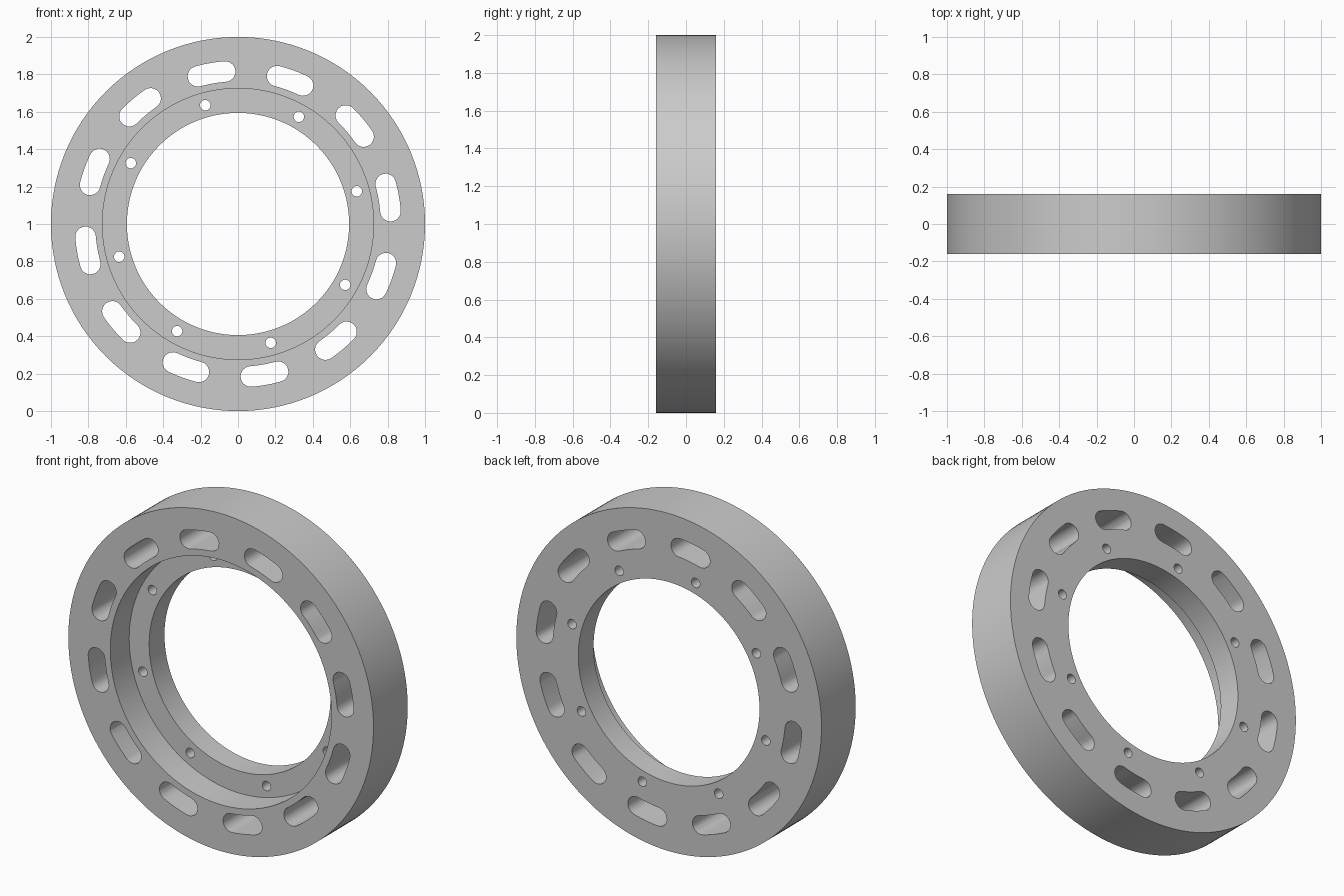
import bpy
import bmesh
from math import cos, sin, pi, radians
from mathutils import Matrix, Vector

cube = bpy.data.objects.get("Cube")
if cube:
    bpy.data.objects.remove(cube, do_unlink=True)

R_OUT, R_STEP, R_BORE = 1.0, 0.725, 0.594
HALF = 0.16          # half thickness
LEDGE = 0.017        # y of the recessed ledge
CENTRE_Z = 1.0
SEGMENTS = 128

grey = bpy.data.materials.new("light grey")
grey.use_nodes = True
colour = (0.6, 0.6, 0.6, 1)
grey.diffuse_color = colour
grey.node_tree.nodes["Principled BSDF"].inputs["Base Color"].default_value = colour


def make_object(name, bm):
    bmesh.ops.recalc_face_normals(bm, faces=bm.faces)
    mesh = bpy.data.meshes.new(name)
    bm.to_mesh(mesh)
    bm.free()
    mesh.materials.append(grey)
    obj = bpy.data.objects.new(name, mesh)
    obj.location.z = CENTRE_Z
    bpy.context.collection.objects.link(obj)
    return obj


def polar(r, a):
    return Vector((r * cos(a), 0, r * sin(a)))


def add_prism(bm, outline):
    """Closed prism through the whole thickness from an x-z outline."""
    push = Vector((0, HALF + 0.1, 0))
    front = [bm.verts.new(p - push) for p in outline]
    back = [bm.verts.new(p + push) for p in outline]
    bm.faces.new(front)
    bm.faces.new(back)
    n = len(outline)
    for i in range(n):
        j = (i + 1) % n
        bm.faces.new((front[i], front[j], back[j], back[i]))


def slot_outline(mid, spread, r_mid, r_end, steps=10):
    """Arc-shaped slot with round ends."""
    lo, hi = mid - spread, mid + spread
    ts = [i / steps for i in range(steps + 1)]
    outer = [polar(r_mid + r_end, lo + (hi - lo) * t) for t in ts]
    cap_hi = [polar(r_mid, hi) + polar(r_end, hi + pi * t) for t in ts[1:-1]]
    inner = [polar(r_mid - r_end, hi - (hi - lo) * t) for t in ts]
    cap_lo = [polar(r_mid, lo) + polar(r_end, lo + pi + pi * t) for t in ts[1:-1]]
    return outer + cap_hi + inner + cap_lo


# Stepped ring: lathe the cross-section around the y axis
profile = [(R_OUT, -HALF), (R_OUT, HALF), (R_BORE, HALF),
           (R_BORE, LEDGE), (R_STEP, LEDGE), (R_STEP, -HALF)]
bm = bmesh.new()
rings = [[bm.verts.new(polar(r, 2 * pi * i / SEGMENTS) + Vector((0, y, 0)))
          for i in range(SEGMENTS)] for r, y in profile]
for k, ring in enumerate(rings):
    nxt = rings[(k + 1) % len(rings)]
    for i in range(SEGMENTS):
        j = (i + 1) % SEGMENTS
        bm.faces.new((ring[i], ring[j], nxt[j], nxt[i]))
flange = make_object("flange_ring", bm)

# Cutters: twelve curved slots and eight bolt holes
bm = bmesh.new()
for k in range(12):
    add_prism(bm, slot_outline(radians(10 + 30 * k), radians(5.2), 0.818, 0.055))
for k in range(8):
    hub = polar(0.659, radians(15.4 + 45 * k))
    add_prism(bm, [hub + polar(0.028, 2 * pi * i / 24) for i in range(24)])
cutter = make_object("slot_and_hole_cutter", bm)
cutter.hide_render = True

# Cut, then drop the helper
cut = flange.modifiers.new("cut openings", "BOOLEAN")
cut.operation = "DIFFERENCE"
cut.solver = "EXACT"
cut.object = cutter
bpy.ops.object.select_all(action="DESELECT")
flange.select_set(True)
bpy.context.view_layer.objects.active = flange
bpy.ops.object.modifier_apply(modifier=cut.name)
bpy.data.objects.remove(cutter, do_unlink=True)
bpy.ops.object.shade_smooth_by_angle(angle=radians(30))
